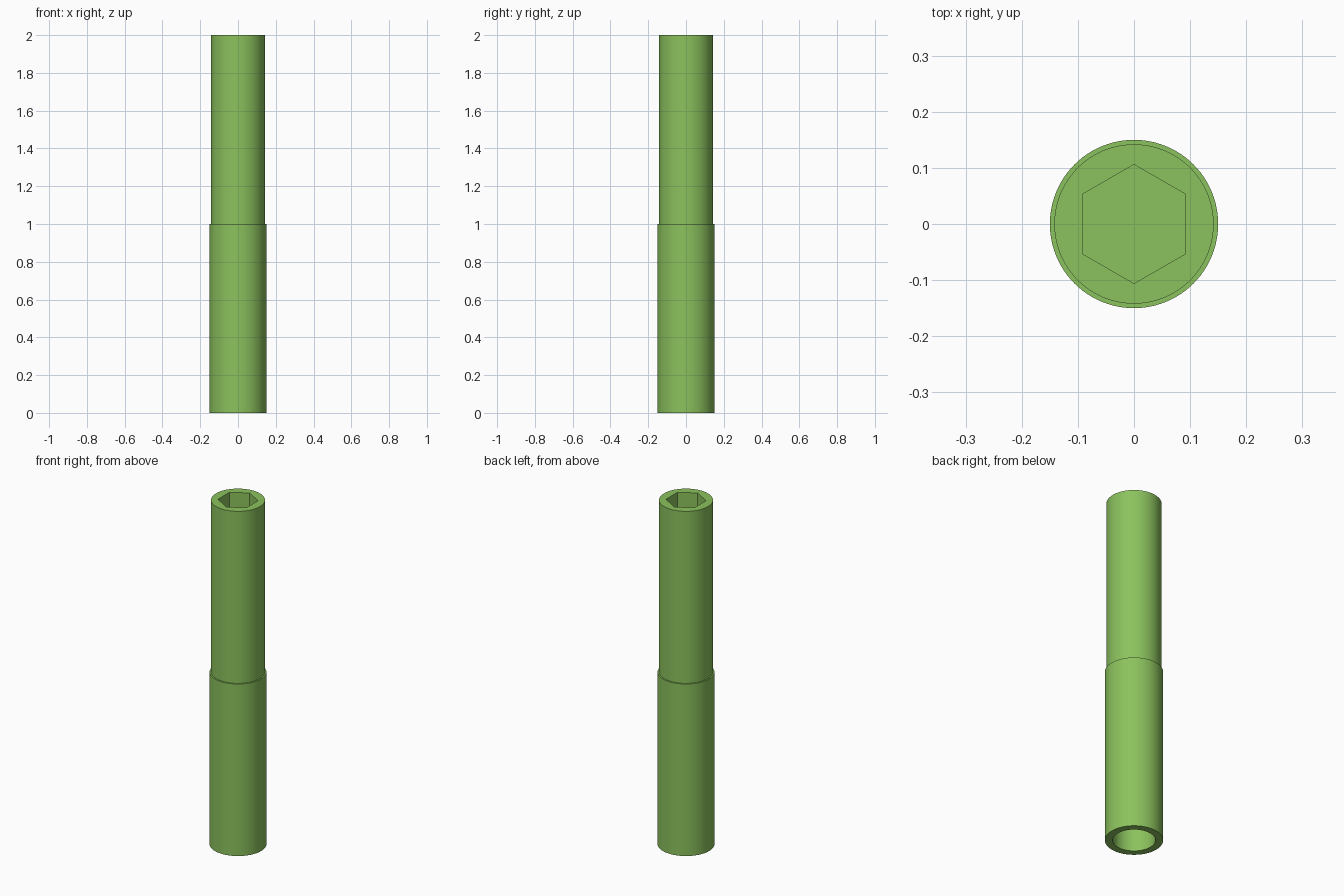
import bpy, bmesh, math

if "Cube" in bpy.data.objects:
    bpy.data.objects.remove(bpy.data.objects["Cube"])

N = 96  # points per ring, divisible by 6 so hex corners land on vertices

green = bpy.data.materials.new("leaf_green")
green.diffuse_color = (0.26, 0.54, 0.11, 1)
green.use_nodes = True
green.node_tree.nodes["Principled BSDF"].inputs["Base Color"].default_value = green.diffuse_color


def round_r(r):
    return lambda a: r


def hex_r(r):
    # polar radius of a hexagon with corners on +y and -y
    def f(a):
        d = (a - math.radians(30)) % math.radians(60) - math.radians(30)
        return r * math.cos(math.radians(30)) / math.cos(d)
    return f


def ring_stack(name, rings):
    """Skin a list of (radius function, z) rings and cap both ends."""
    bm = bmesh.new()
    loops = []
    for f, z in rings:
        loop = []
        for i in range(N):
            a = 2 * math.pi * i / N
            loop.append(bm.verts.new((f(a) * math.cos(a), f(a) * math.sin(a), z)))
        loops.append(loop)
    for lo, hi in zip(loops, loops[1:]):
        for i in range(N):
            j = (i + 1) % N
            bm.faces.new((lo[i], lo[j], hi[j], hi[i]))
    bm.faces.new(loops[0][::-1])
    bm.faces.new(loops[-1])
    bmesh.ops.recalc_face_normals(bm, faces=bm.faces)
    me = bpy.data.meshes.new(name)
    bm.to_mesh(me)
    bm.free()
    me.materials.append(green)
    ob = bpy.data.objects.new(name, me)
    bpy.context.collection.objects.link(ob)
    bpy.context.view_layer.objects.active = ob
    ob.select_set(True)
    bpy.ops.object.shade_smooth_by_angle(angle=math.radians(25))
    ob.select_set(False)


# Stepped shaft: round bore below, wide sleeve, slim upper half, hex socket on top
ring_stack("socket_shaft", [
    (round_r(0.11), 0.90),
    (round_r(0.11), 0.0),
    (round_r(0.15), 0.0),
    (round_r(0.15), 1.0),
    (round_r(0.142), 1.0),
    (round_r(0.142), 2.0),
    (hex_r(0.106), 2.0),
    (hex_r(0.106), 1.20),
])
